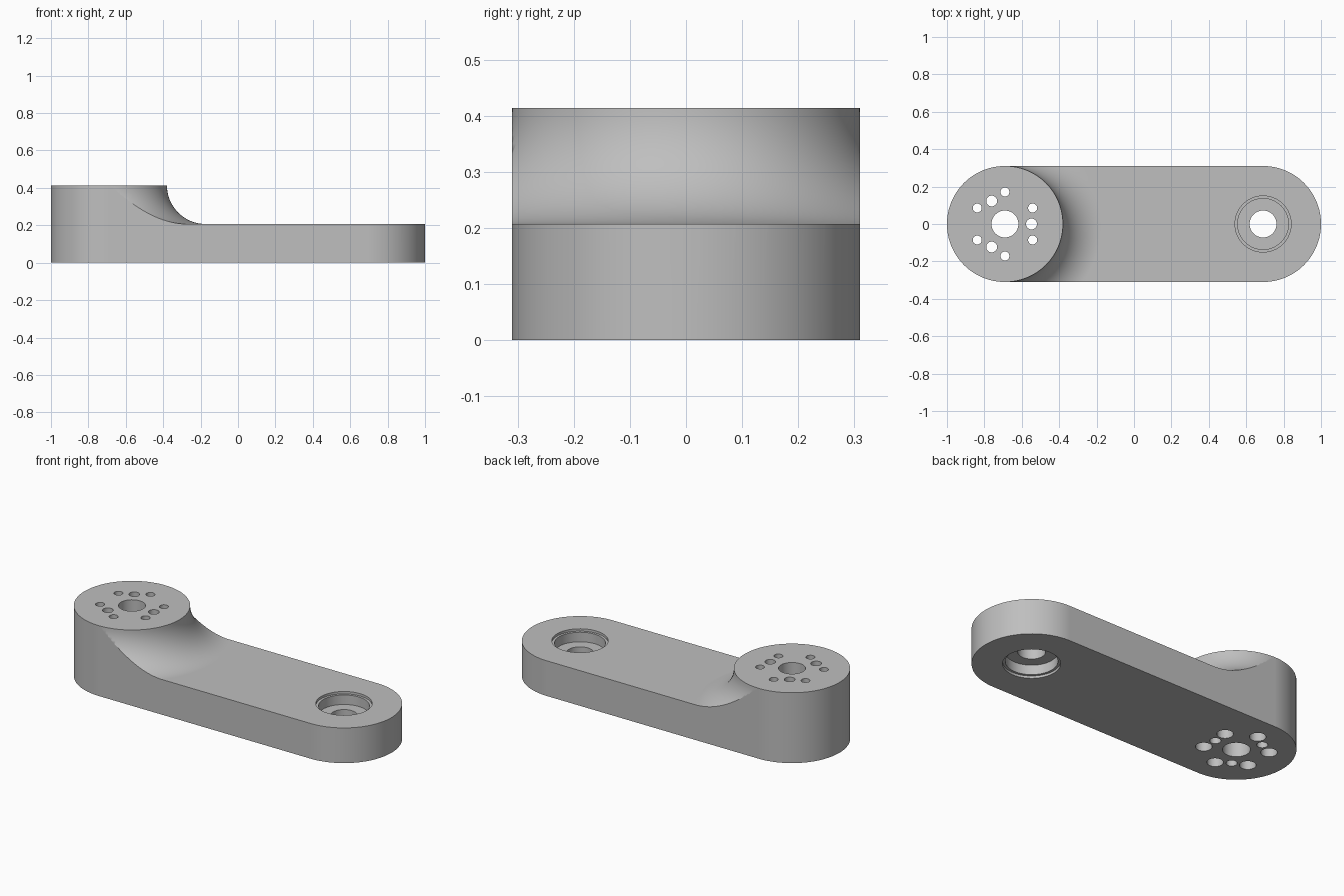
import bpy, bmesh
from math import sin, cos, pi, radians

if "Cube" in bpy.data.objects:
    bpy.data.objects.remove(bpy.data.objects["Cube"])

R, END = 0.31, 0.69          # end radius and end centre distance
ARM, TOP = 0.207, 0.414      # arm and boss heights

grey = bpy.data.materials.new("plain_grey")
grey.use_nodes = True
colour = (0.52, 0.52, 0.52, 1)
grey.diffuse_color = colour
grey.node_tree.nodes["Principled BSDF"].inputs["Base Color"].default_value = colour


def finish(bm, name):
    bmesh.ops.recalc_face_normals(bm, faces=bm.faces)
    mesh = bpy.data.meshes.new(name)
    bm.to_mesh(mesh)
    bm.free()
    mesh.materials.append(grey)
    obj = bpy.data.objects.new(name, mesh)
    bpy.context.collection.objects.link(obj)
    return obj


def lathe(name, profile, x, y, steps, sweep=None):
    """Revolve (radius, z) points; full turn has flat caps, a sweep has end faces."""
    bm = bmesh.new()
    full = sweep is None
    a0, a1 = (0, 2 * pi) if full else sweep
    count = steps if full else steps + 1
    cols = []
    for i in range(count):
        a = a0 + (a1 - a0) * i / steps
        cols.append([bm.verts.new((x + r * cos(a), y + r * sin(a), z)) for r, z in profile])
    n = len(profile)
    for i in range(steps):
        p, q = cols[i], cols[(i + 1) % count]
        for j in range(n - 1 if full else n):
            k = (j + 1) % n
            bm.faces.new((p[j], q[j], q[k], p[k]))
    if full:
        bm.faces.new([c[0] for c in cols])
        bm.faces.new([c[-1] for c in cols])
    else:
        bm.faces.new(cols[0])
        bm.faces.new(cols[-1])
    return finish(bm, name)


def cut(body, cutter):
    mod = body.modifiers.new("cut", 'BOOLEAN')
    mod.operation, mod.solver, mod.object = 'DIFFERENCE', 'EXACT', cutter
    bpy.context.view_layer.objects.active = body
    bpy.ops.object.modifier_apply(modifier=mod.name)
    bpy.data.objects.remove(cutter)


# Round-ended block at full height
bm = bmesh.new()
half = 64
outline = []
for side, start in ((1, -pi / 2), (-1, pi / 2)):
    for i in range(half + 1):
        a = start + pi * i / half
        outline.append(bm.verts.new((side * END + R * cos(a), R * sin(a), 0)))
base = bm.faces.new(outline)
up = bmesh.ops.extrude_face_region(bm, geom=[base])["geom"]
bmesh.ops.translate(bm, vec=(0, 0, TOP), verts=[v for v in up if isinstance(v, bmesh.types.BMVert)])
arm = finish(bm, "crank_arm")

# Lower the arm, leaving the round boss with a concave fillet
f = TOP - ARM
arc = [(R + f - f * cos(t), TOP - f * sin(t)) for t in (pi / 2 * i / 20 for i in range(21))]
cut(arm, lathe("fillet_cutter", arc + [(2.5, ARM), (2.5, 0.6), (R, 0.6)],
               -END, 0, 89, (radians(-89), radians(89))))

# Shaft hole, counterbored screw holes and pin holes in the boss
cut(arm, lathe("shaft_cutter", [(0.072, -0.1), (0.072, 0.6)], -END, 0, 48))
for i in range(6):
    a = radians(30 + 60 * i)
    cut(arm, lathe("screw_cutter", [(0.043, -0.1), (0.043, 0.2), (0.024, 0.2), (0.024, 0.6)],
                   -END + 0.171 * cos(a), 0.171 * sin(a), 32))
for i in range(3):
    a = radians(120 * i)
    cut(arm, lathe("pin_cutter", [(0.029, -0.1), (0.029, 0.6)],
                   -END + 0.142 * cos(a), 0.142 * sin(a), 32))

# Stepped bearing seats on both sides of the far end
lower = [(0.15, -0.1), (0.15, 0.014), (0.136, 0.014), (0.136, 0.07), (0.072, 0.07)]
upper = [(r, ARM - z) for r, z in reversed(lower)]
cut(arm, lathe("bearing_cutter", lower + upper, END, 0, 64))

# Smooth shading with crisp edges
bpy.ops.object.select_all(action='DESELECT')
arm.select_set(True)
bpy.context.view_layer.objects.active = arm
bpy.ops.object.shade_smooth_by_angle(angle=radians(30))
normals = arm.modifiers.new("even_normals", 'WEIGHTED_NORMAL')
normals.keep_sharp = True
